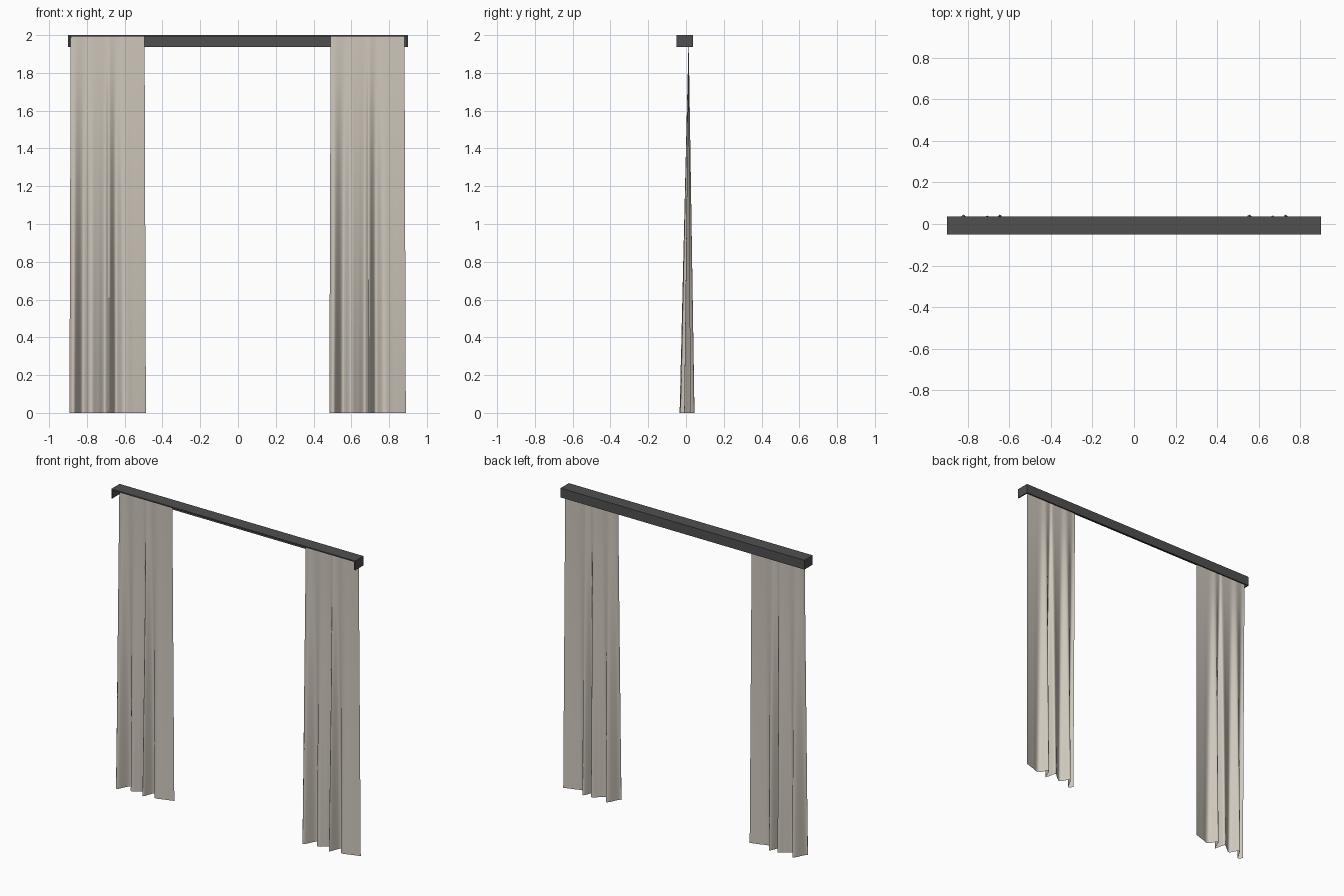
import bpy, bmesh
from mathutils import Vector, geometry

old = bpy.data.objects.get("Cube")
if old:
    bpy.data.objects.remove(old)


def material(name, colour):
    m = bpy.data.materials.new(name)
    m.use_nodes = True
    m.diffuse_color = (*colour, 1)
    bsdf = m.node_tree.nodes["Principled BSDF"]
    bsdf.inputs["Base Color"].default_value = (*colour, 1)
    bsdf.inputs["Roughness"].default_value = 0.8
    return m


charcoal = material("charcoal", (0.08, 0.08, 0.08))
linen = material("linen", (0.62, 0.57, 0.50))


def add_object(name, bm, mat):
    mesh = bpy.data.meshes.new(name)
    bm.to_mesh(mesh)
    bm.free()
    mesh.materials.append(mat)
    ob = bpy.data.objects.new(name, mesh)
    bpy.context.scene.collection.objects.link(ob)
    return ob


def board(name, low, high):
    low, high = Vector(low), Vector(high)
    bm = bmesh.new()
    bmesh.ops.create_cube(bm, size=1)
    bmesh.ops.scale(bm, vec=high - low, verts=bm.verts)
    bmesh.ops.translate(bm, vec=(low + high) / 2, verts=bm.verts)
    return add_object(name, bm, charcoal)


# Pelmet: top, back and end boards, open at the front and below
HALF, FRONT, BACK, LOW, TOP, T = 0.9, -0.05, 0.037, 1.938, 2.0, 0.008
board("pelmet_top", (-HALF, FRONT, TOP - T), (HALF, BACK, TOP))
board("pelmet_back", (-HALF, BACK - T, LOW), (HALF, BACK, TOP - T))
for side, x in (("right", -HALF), ("left", HALF - T)):
    board("pelmet_end_" + side, (x, FRONT, LOW), (x + T, BACK - T, TOP - T))

# Fold line of the hem: position across the curtain, depth
folds = [(0, -0.01), (0.025, -0.032), (0.07, 0.045), (0.11, -0.01),
         (0.15, 0.012), (0.19, 0.039), (0.21, -0.03), (0.245, 0.045),
         (0.285, -0.008), (0.34, 0.005), (0.405, 0.025)]
WIDTH, RAIL_Y, RAIL_Z = 0.405, 0.014, TOP - T


def hem_line(steps=8):
    """Smooth line through the fold points."""
    pts = [Vector((x, y)) for x, y in folds]
    tangents = [(pts[min(i + 1, len(pts) - 1)] - pts[max(i - 1, 0)]) / 6
                for i in range(len(pts))]
    line = [pts[0]]
    for i in range(len(pts) - 1):
        line += geometry.interpolate_bezier(
            pts[i], pts[i] + tangents[i],
            pts[i + 1] - tangents[i + 1], pts[i + 1], steps)[1:]
    return line


def curtain(name, centre, rows=10):
    """Cloth that is flat at the rail and opens into folds at the hem."""
    bm = bmesh.new()
    grid = []
    for r in range(rows + 1):
        f = 1 - r / rows
        spread = 0.965 + 0.035 * f
        grid.append([bm.verts.new((centre + (p.x - WIDTH / 2) * spread,
                                   RAIL_Y + (p.y - RAIL_Y) * f,
                                   RAIL_Z * (1 - f))) for p in hem_line()])
    for low, high in zip(grid, grid[1:]):
        for i in range(len(low) - 1):
            bm.faces.new((low[i], low[i + 1], high[i + 1], high[i])).smooth = True
    return add_object(name, bm, linen)


curtain("curtain_right", -0.69)
curtain("curtain_left", 0.686)
